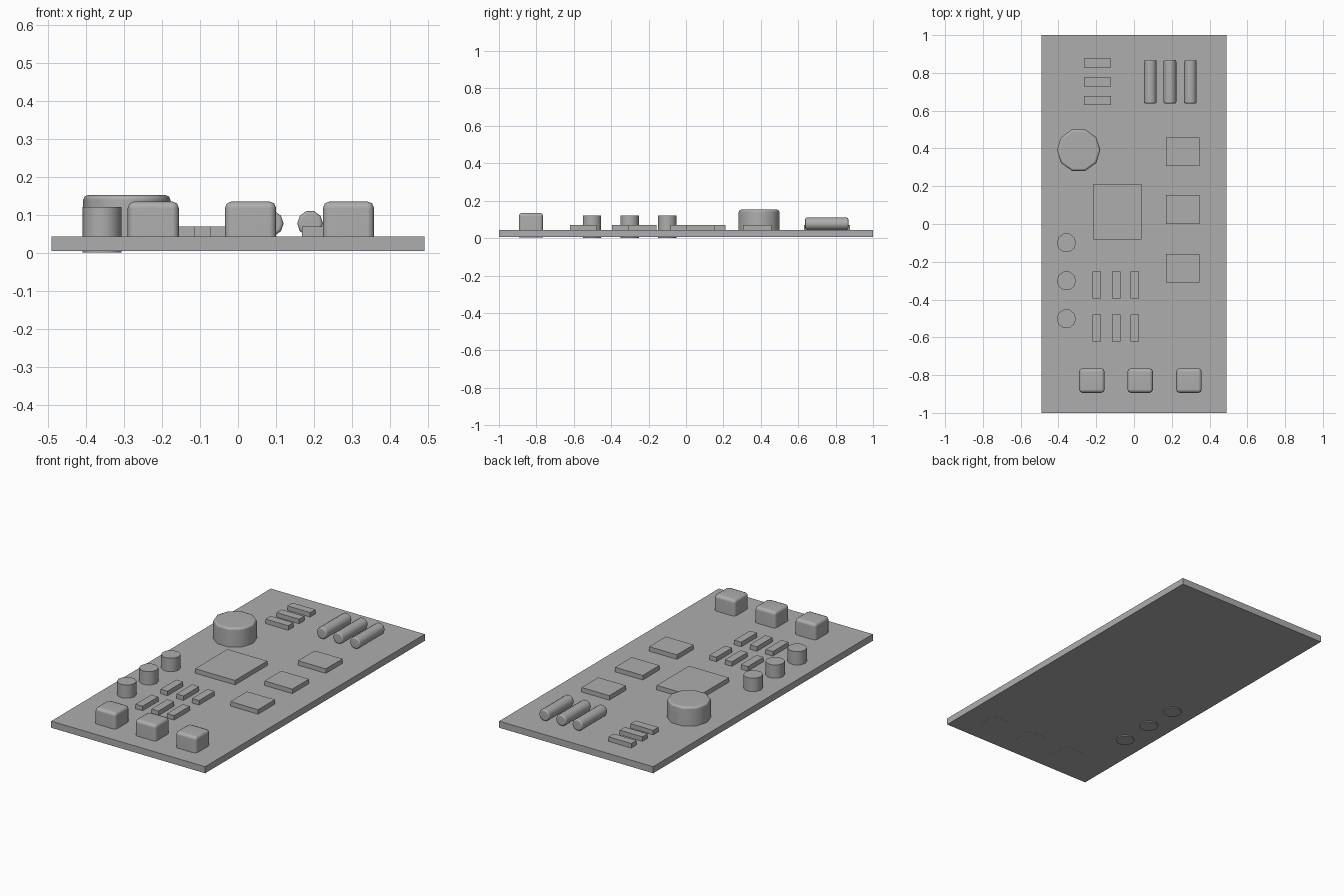
import bpy, bmesh, math
from mathutils import Matrix

old = bpy.data.objects.get("Cube")
if old:
    bpy.data.objects.remove(old)

SHADE = 0.42
grey = bpy.data.materials.new("mid grey")
grey.use_nodes = True
grey.diffuse_color = (SHADE, SHADE, SHADE, 1)
grey.node_tree.nodes["Principled BSDF"].inputs["Base Color"].default_value = (SHADE, SHADE, SHADE, 1)

BOTTOM, TOP = 0.005, 0.043   # board faces
CHIP_TOP = 0.069


def finish(bm, name, smooth=False):
    bmesh.ops.recalc_face_normals(bm, faces=bm.faces)
    mesh = bpy.data.meshes.new(name)
    bm.to_mesh(mesh)
    bm.free()
    mesh.materials.append(grey)
    obj = bpy.data.objects.new(name, mesh)
    bpy.context.collection.objects.link(obj)
    if smooth:
        bpy.ops.object.select_all(action='DESELECT')
        obj.select_set(True)
        bpy.context.view_layer.objects.active = obj
        bpy.ops.object.shade_smooth_by_angle(angle=math.radians(50))
        # keep the large faces looking flat beside their rounded edges
        weighted = obj.modifiers.new("weighted_normals", 'WEIGHTED_NORMAL')
        weighted.keep_sharp = True
    return obj


def round_edges(bm, edges, width):
    bmesh.ops.bevel(bm, geom=edges, offset=width, offset_type='OFFSET',
                    segments=2, profile=0.5, affect='EDGES', clamp_overlap=True)


def box(name, x, y, width, depth, z0, z1, bevel=0):
    bm = bmesh.new()
    bmesh.ops.create_cube(bm, size=1, matrix=Matrix.Translation((x, y, (z0 + z1) / 2))
                          @ Matrix.Diagonal((width, depth, z1 - z0, 1)))
    if bevel:
        # keep the underside square
        round_edges(bm, [e for e in bm.edges if max(v.co.z for v in e.verts) > z0 + 0.01], bevel)
    return finish(bm, name, bevel > 0)


def drum(name, location, radius, length, rims=(), bevel=0, lying=False):
    """Ten-sided cylinder with chosen end rims rounded (+1 top, -1 bottom)."""
    bm = bmesh.new()
    bmesh.ops.create_cone(bm, cap_ends=True, segments=10, radius1=radius,
                          radius2=radius, depth=length)
    # put a corner on each side
    bmesh.ops.rotate(bm, verts=bm.verts, matrix=Matrix.Rotation(math.pi / 2, 3, 'Z'))
    edges = [e for e in bm.edges if any(all(v.co.z * s > 0 for v in e.verts) for s in rims)]
    if edges:
        round_edges(bm, edges, bevel)
    if lying:
        bmesh.ops.rotate(bm, verts=bm.verts, matrix=Matrix.Rotation(math.pi / 2, 3, 'X'))
    bmesh.ops.translate(bm, verts=bm.verts, vec=location)
    return finish(bm, name, True)


# Board and main chip
box("board", 0, 0, 0.982, 2, BOTTOM, TOP)
box("main_chip", -0.088, 0.064, 0.254, 0.294, TOP - 0.01, CHIP_TOP)

# Memory chips along the left side
for i, y in enumerate((0.382, 0.077, -0.234)):
    box(f"memory_chip_{i + 1}", 0.257, y, 0.177, 0.152, TOP - 0.01, CHIP_TOP)

# Small surface parts: two rows of three, and a stack of three at the back
for row, y in enumerate((-0.323, -0.55)):
    for i, x in enumerate((-0.196, -0.094, 0.005)):
        box(f"small_part_{row + 1}_{i + 1}", x, y, 0.045, 0.143, TOP - 0.01, CHIP_TOP)
for i, y in enumerate((0.853, 0.752, 0.654)):
    box(f"back_small_part_{i + 1}", -0.193, y, 0.145, 0.047, TOP - 0.01, CHIP_TOP)

# Push buttons along the front edge
for i, x in enumerate((-0.223, 0.033, 0.291)):
    box(f"button_{i + 1}", x, -0.829, 0.135, 0.13, 0.0045, 0.135, bevel=0.018)

# Small capacitors poking through the board
for i, y in enumerate((-0.1, -0.301, -0.502)):
    drum(f"small_capacitor_{i + 1}", (-0.358, y, 0.06), 0.051, 0.12)

# Large capacitor
drum("large_capacitor", (-0.293, 0.391, 0.09), 0.115, 0.124, rims=(1,), bevel=0.013)

# Lying resistors
for i, x in enumerate((0.086, 0.19, 0.298)):
    drum(f"resistor_{i + 1}", (x, 0.753, 0.077), 0.034, 0.231, rims=(1, -1),
         bevel=0.009, lying=True)
